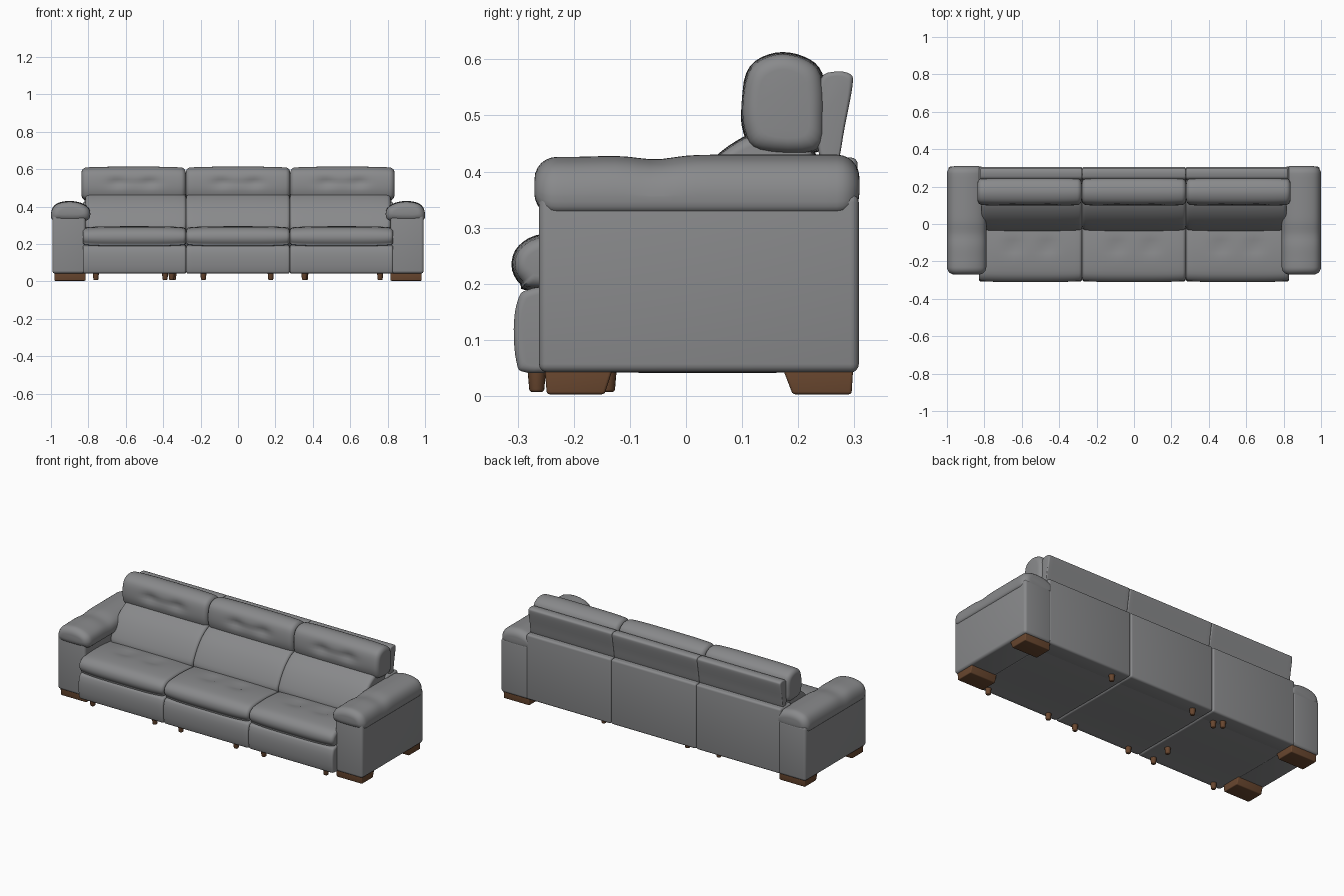
import bpy, bmesh, math
from mathutils import Vector

cube = bpy.data.objects.get("Cube")
if cube:
    bpy.data.objects.remove(cube, do_unlink=True)


def material(name, colour):
    m = bpy.data.materials.new(name)
    m.use_nodes = True
    m.diffuse_color = colour
    m.node_tree.nodes["Principled BSDF"].inputs["Base Color"].default_value = colour
    return m


leather = material("grey leather", (0.25, 0.253, 0.26, 1))
wood = material("brown wood", (0.14, 0.062, 0.028, 1))


def finish(name, bm, mat, angle=None):
    bmesh.ops.recalc_face_normals(bm, faces=bm.faces)
    me = bpy.data.meshes.new(name)
    bm.to_mesh(me)
    bm.free()
    me.materials.append(mat)
    ob = bpy.data.objects.new(name, me)
    bpy.context.scene.collection.objects.link(ob)
    bpy.ops.object.select_all(action="DESELECT")
    ob.select_set(True)
    bpy.context.view_layer.objects.active = ob
    bpy.ops.object.shade_smooth_by_angle(angle=math.radians(angle or 50))
    return ob


def smooth_loop(pts, sub=4):
    """Closed Catmull-Rom curve through the points."""
    p = [Vector(q) for q in pts]
    n = len(p)
    out = []
    for i in range(n):
        a, b, c, d = p[i - 1], p[i], p[(i + 1) % n], p[(i + 2) % n]
        for k in range(sub):
            t = k / sub
            out.append(0.5 * (2 * b + (c - a) * t + (2 * a - 5 * b + 4 * c - d) * t * t
                              + (3 * b - a - 3 * c + d) * t ** 3))
    return out


def cushion(name, pts, start, end, r, crown=0.0, along="x", dent=None):
    """Sweep a profile along an axis, with rounded ends and a slight belly."""
    loop = smooth_loop(pts)
    lo = Vector((min(p.x for p in loop), min(p.y for p in loop)))
    hi = Vector((max(p.x for p in loop), max(p.y for p in loop)))
    mid, half = (lo + hi) / 2, (hi - lo) / 2
    ends = [(r * (1 - math.cos(a)), r * (1 - math.sin(a)))
            for a in (math.pi / 2 * k / 6 for k in range(6))]
    inner = [(r + (end - start - 2 * r) * k / 24, 0) for k in range(25)]
    stations = ends + inner + [(end - start - s, i) for s, i in reversed(ends)]
    bm = bmesh.new()
    rings = []
    for s, inset in stations:
        t = 2 * s / (end - start) - 1
        inset += crown * t ** 4
        ring = []
        for p in loop:
            u = mid.x + (p.x - mid.x) * (1 - inset / half.x)
            z = mid.y + (p.y - mid.y) * (1 - inset / half.y)
            co = Vector((start + s, u, z)) if along == "x" else Vector((u, start + s, z))
            if dent:
                dent(co, (start + end) / 2)
            ring.append(bm.verts.new(co))
        rings.append(ring)
    n = len(loop)
    for a, b in zip(rings, rings[1:]):
        for i in range(n):
            bm.faces.new((a[i], a[(i + 1) % n], b[(i + 1) % n], b[i]))
    bm.faces.new(rings[0])
    bm.faces.new(rings[-1])
    return finish(name, bm, leather)


def block(name, lo, hi, bevel, mat, taper=None):
    """Rounded box; taper moves the lower corners in y."""
    bm = bmesh.new()
    bmesh.ops.create_cube(bm, size=1)
    lo, hi = Vector(lo), Vector(hi)
    for v in bm.verts:
        v.co = Vector(lo[i] + (hi[i] - lo[i]) * (v.co[i] + 0.5) for i in range(3))
        if taper and v.co.z < hi.z - 0.001:
            v.co.y += taper[0] if v.co.y < (lo.y + hi.y) / 2 else taper[1]
    bmesh.ops.bevel(bm, geom=bm.edges[:], offset=bevel, segments=4,
                    profile=0.5, affect="EDGES")
    return finish(name, bm, mat)


def bump(a, b, width):
    return math.exp(-((a - b) / width) ** 2)


# Tufting dents in the head cushions and seats
def head_dent(co, cx):
    if co.y < 0.17:
        for s in (-1, 1):
            co.y += 0.012 * bump(co.x, cx + s * 0.09, 0.045) * bump(co.z, 0.53, 0.025)
        co.y += 0.006 * bump(co.x, cx, 0.11) * bump(co.z, 0.525, 0.015)


def seat_dent(co, cx):
    if co.z > 0.24:
        for s in (-1, 1):
            co.z -= 0.012 * bump(co.x, cx + s * 0.09, 0.05) * bump(co.y, -0.12, 0.03)


SEAT = [(-.311, .232), (-.298, .268), (-.25, .29), (-.12, .294), (.02, .275),
        (.06, .23), (.02, .19), (-.26, .187), (-.296, .2)]
PANEL = [(-.307, .12), (-.3, .17), (-.28, .19), (-.2, .195), (.2, .195), (.24, .17),
         (.24, .06), (.2, .042), (-.2, .042), (-.285, .042), (-.302, .06)]
LUMBAR = [(-.035, .27), (-.02, .33), (.03, .405), (.09, .455), (.14, .47),
          (.22, .45), (.25, .33), (.15, .23), (.02, .22)]
HEAD = [(.102, .47), (.098, .53), (.114, .588), (.16, .612), (.21, .605),
        (.243, .575), (.25, .5), (.235, .435), (.13, .435)]
SHELL = [(.24, .42), (.232, .5), (.24, .565), (.265, .578), (.292, .574),
         (.297, .555), (.283, .48), (.268, .41)]

# Three seats, each with its panel, cushions and back
for side, x0, x1 in (("right", -.83, -.277), ("middle", -.277, .277), ("left", .277, .83)):
    cushion(side + "_front_panel", PANEL, x0, x1, .012)
    cushion(side + "_seat_cushion", SEAT, x0, x1, .018, .008, dent=seat_dent)
    cushion(side + "_lower_back_cushion", LUMBAR, max(x0, -.815), min(x1, .815), .018, .006)
    cushion(side + "_head_cushion", HEAD, x0 * 1.008, x1 * 1.008, .025, .006, dent=head_dent)
    cushion(side + "_back_shell", SHELL, max(x0, -.822), min(x1, .822), .008)
    block(side + "_back_panel", (x0, .2, .042), (x1, .306, .425), .012, leather)

# Arms: box body with a padded roll on top
ARM_PAD = [(.79, .355), (.8, .395), (.84, .42), (.9, .43), (.96, .42), (.99, .395),
           (1.0, .355), (.985, .325), (.9, .32), (.81, .325)]


def arm_dent(co, cy):
    if co.z > 0.36:
        co.z -= 0.008 * bump(co.y, -.055, .045) + 0.004 * bump(co.y, -.22, .1)


for side, s in (("right", -1), ("left", 1)):
    xs = sorted((s * .815, s * .993))
    block(side + "_arm_body", (xs[0], -.262, .042), (xs[1], .308, .36), .015, leather)
    cushion(side + "_arm_pad", [(s * u, z) for u, z in ARM_PAD], -.27, .309, .04,
            along="y", dent=arm_dent)
    fx = sorted((s * .815, s * .982))
    block(side + "_front_foot", (fx[0], -.252, .003), (fx[1], -.13, .05), .005, wood, (.004, -.015))
    block(side + "_back_foot", (fx[0], .172, .003), (fx[1], .298, .05), .005, wood, (.018, -.003))

# Small round legs under the seats
LEGS = [(x, -.266) for x in (-.76, -.355, -.185, .175, .355, .76)]
LEGS += [(-.345, -.14), (-.185, .25), (-.35, .22), (-.39, .25), (.36, .25)]
for i, (x, y) in enumerate(LEGS):
    bm = bmesh.new()
    bmesh.ops.create_cone(bm, cap_ends=True, segments=16, radius1=.013, radius2=.017, depth=.045)
    rim = [e for e in bm.edges if all(v.co.z < 0 for v in e.verts)]
    bmesh.ops.bevel(bm, geom=rim, offset=.005, segments=3, profile=0.5, affect="EDGES")
    bmesh.ops.translate(bm, verts=bm.verts, vec=(x, y, .0295))
    finish("small_leg_%d" % (i + 1), bm, wood)
